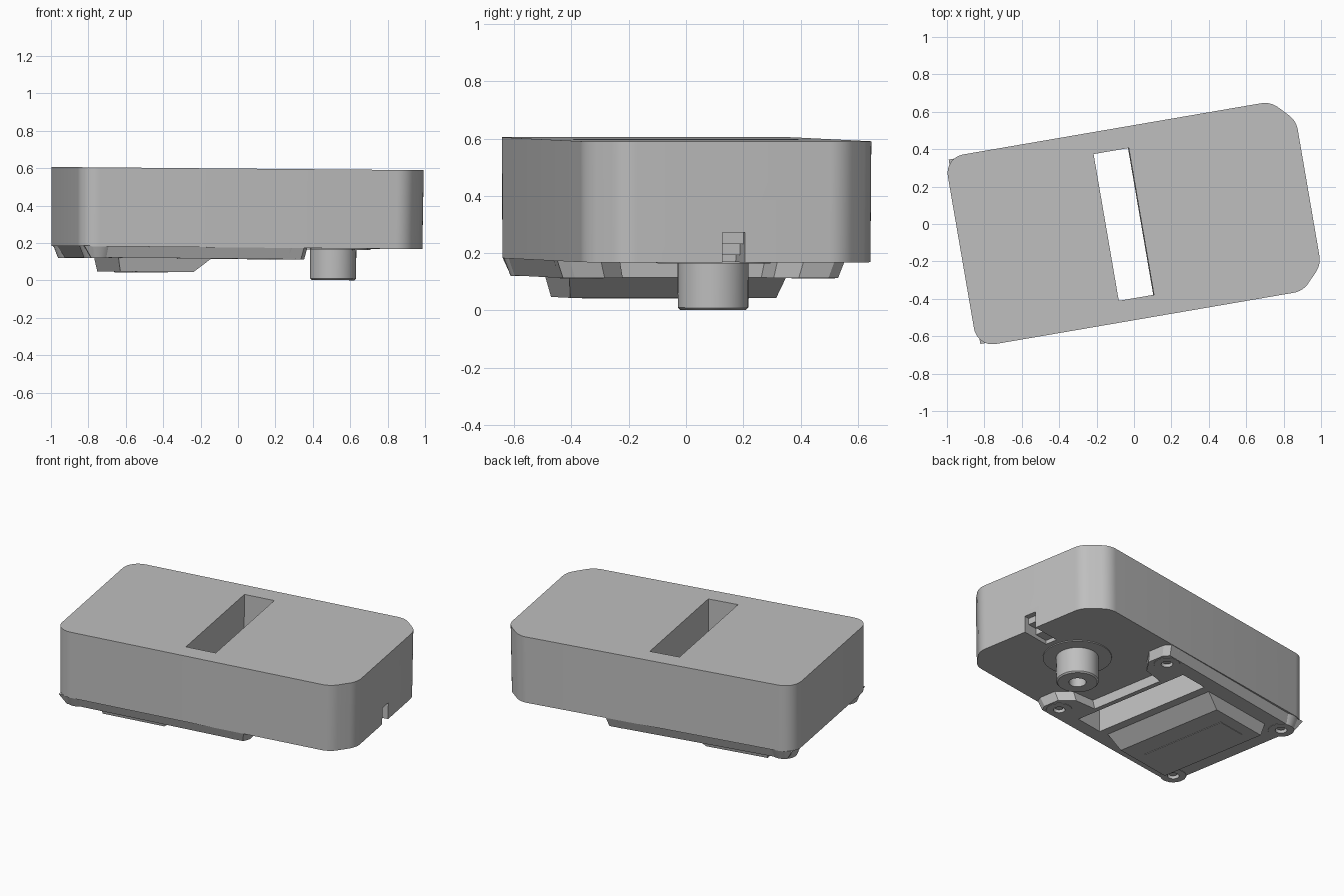
import bpy, bmesh, math
from mathutils import Matrix, Vector

if "Cube" in bpy.data.objects:
    bpy.data.objects.remove(bpy.data.objects["Cube"])

GREY = bpy.data.materials.new("plain grey")
GREY.use_nodes = True
COLOUR = (0.52, 0.52, 0.52, 1)
GREY.diffuse_color = COLOUR
GREY.node_tree.nodes["Principled BSDF"].inputs["Base Color"].default_value = COLOUR
parts = []


def loft(name, low, z0, high, z1, keep=True):
    """Closed solid between two outlines with equal point counts."""
    bm = bmesh.new()
    a = [bm.verts.new((x, y, z0)) for x, y in low]
    b = [bm.verts.new((x, y, z1)) for x, y in high]
    n = len(a)
    bm.faces.new(a)
    bm.faces.new(b)
    for i in range(n):
        j = (i + 1) % n
        bm.faces.new((a[i], a[j], b[j], b[i]))
    bmesh.ops.recalc_face_normals(bm, faces=bm.faces)
    mesh = bpy.data.meshes.new(name)
    bm.to_mesh(mesh)
    bm.free()
    mesh.materials.append(GREY)
    ob = bpy.data.objects.new(name, mesh)
    bpy.context.collection.objects.link(ob)
    if keep:
        parts.append(ob)
    return ob


def rect(x0, x1, y0, y1):
    return [(x0, y0), (x1, y0), (x1, y1), (x0, y1)]


def circle(x, y, r, n=40):
    return [(x + r * math.cos(math.tau * i / n), y + r * math.sin(math.tau * i / n))
            for i in range(n)]


def scaled(pts, f):
    return [(x * f, y * f) for x, y in pts]


def rounded(corners, steps=8):
    """Outline with each (x, y, radius) corner filleted."""
    out = []
    for i, (x, y, r) in enumerate(corners):
        p = Vector((x, y))
        a = (Vector(corners[i - 1][:2]) - p).normalized()
        b = (Vector(corners[(i + 1) % len(corners)][:2]) - p).normalized()
        half = a.angle(b) / 2
        centre = p + (a + b).normalized() * (r / math.sin(half))
        start = p + a * (r / math.tan(half)) - centre
        sweep = math.pi - 2 * half
        for k in range(steps + 1):
            q = centre + Matrix.Rotation(sweep * k / steps, 2) @ start
            out.append((q.x, q.y))
    return out


def cut(ob, low, z0, z1):
    cutter = loft("cutter", low, z0, low, z1, keep=False)
    cutter.hide_render = True
    mod = ob.modifiers.new("cut", "BOOLEAN")
    mod.operation = "DIFFERENCE"
    mod.solver = "EXACT"
    mod.object = cutter
    bpy.context.view_layer.objects.active = ob
    bpy.ops.object.modifier_apply(modifier=mod.name)
    bpy.data.objects.remove(cutter)


SLOT = rect(-0.155, 0.036, -0.398, 0.398)

# Main housing: two round corners, two softened chamfers
shell = rounded([(-0.943, -0.514, 0.1), (0.825, -0.514, 0.12), (0.943, -0.39, 0.12),
                 (0.943, 0.39, 0.12), (0.825, 0.514, 0.12), (-0.943, 0.514, 0.1)])
housing = loft("housing", scaled(shell, 0.996), 0.175, shell, 0.597)
cut(housing, SLOT, 0.1, 0.7)

# Stepped cable notch in the end wall
for inner, top in ((0.905, 0.28), (0.84, 0.24), (0.75, 0.2)):
    cut(housing, rect(inner, 1.0, -0.04, 0.04), 0.1, top)

# Base plate with two forward tabs
half_plate = [(-0.92, 0.46), (-0.92, 0.5), (0.27, 0.51), (0.295, 0.47),
              (0.295, 0.36), (0.22, 0.28), (0.07, 0.26)]
outline = [(x, -y) for x, y in half_plate] + half_plate[::-1]
plate = loft("base_plate", scaled(outline, 0.955), 0.115, outline, 0.178)
cut(plate, SLOT, 0.05, 0.3)

# Screw bosses, each with a recessed screw head
for x, end in ((-0.83, "rear"), (0.195, "front")):
    for side, label in ((1, "left"), (-1, "right")):
        y = 0.41 * side
        cut(plate, circle(x, y, 0.034, 24), 0.05, 0.14)
        pad = loft(f"{end}_{label}_screw_boss", circle(x, y, 0.075), 0.113,
                   circle(x, y, 0.1), 0.177)
        cut(pad, circle(x, y, 0.034, 24), 0.05, 0.14)
        loft(f"{end}_{label}_screw", circle(x, y, 0.024, 24), 0.127,
             circle(x, y, 0.024, 24), 0.145)

# Raised compartment with a sloping front and a thin label panel
loft("compartment", rect(-0.7, -0.305, -0.365, 0.365), 0.041,
     rect(-0.715, -0.207, -0.385, 0.385), 0.118)
panel = rect(-0.62, -0.43, -0.29, 0.29)
loft("compartment_panel", panel, 0.038, panel, 0.045)

# Hollow round foot on a thin disc
disc = circle(0.516, 0, 0.2, 56)
loft("foot_disc", disc, 0.169, disc, 0.18)
foot = loft("foot", circle(0.516, 0, 0.123), 0.014, circle(0.516, 0, 0.124), 0.178)
lip = loft("foot_lip", circle(0.516, 0, 0.115), 0.006, circle(0.516, 0, 0.123), 0.014)
for ob in (foot, lip):
    cut(ob, circle(0.516, 0, 0.05, 32), -0.05, 0.12)

# Turn and tilt the whole assembly, then smooth the round walls
pose = (Matrix.Translation((-0.001, 0.007, 0)) @ Matrix.Rotation(math.radians(9.75), 4, "Z")
        @ Matrix.Rotation(math.radians(0.49), 4, "Y"))
bpy.ops.object.select_all(action="DESELECT")
for ob in parts:
    ob.data.transform(pose)
    ob.select_set(True)
bpy.context.view_layer.objects.active = housing
bpy.ops.object.shade_smooth_by_angle(angle=math.radians(28))
